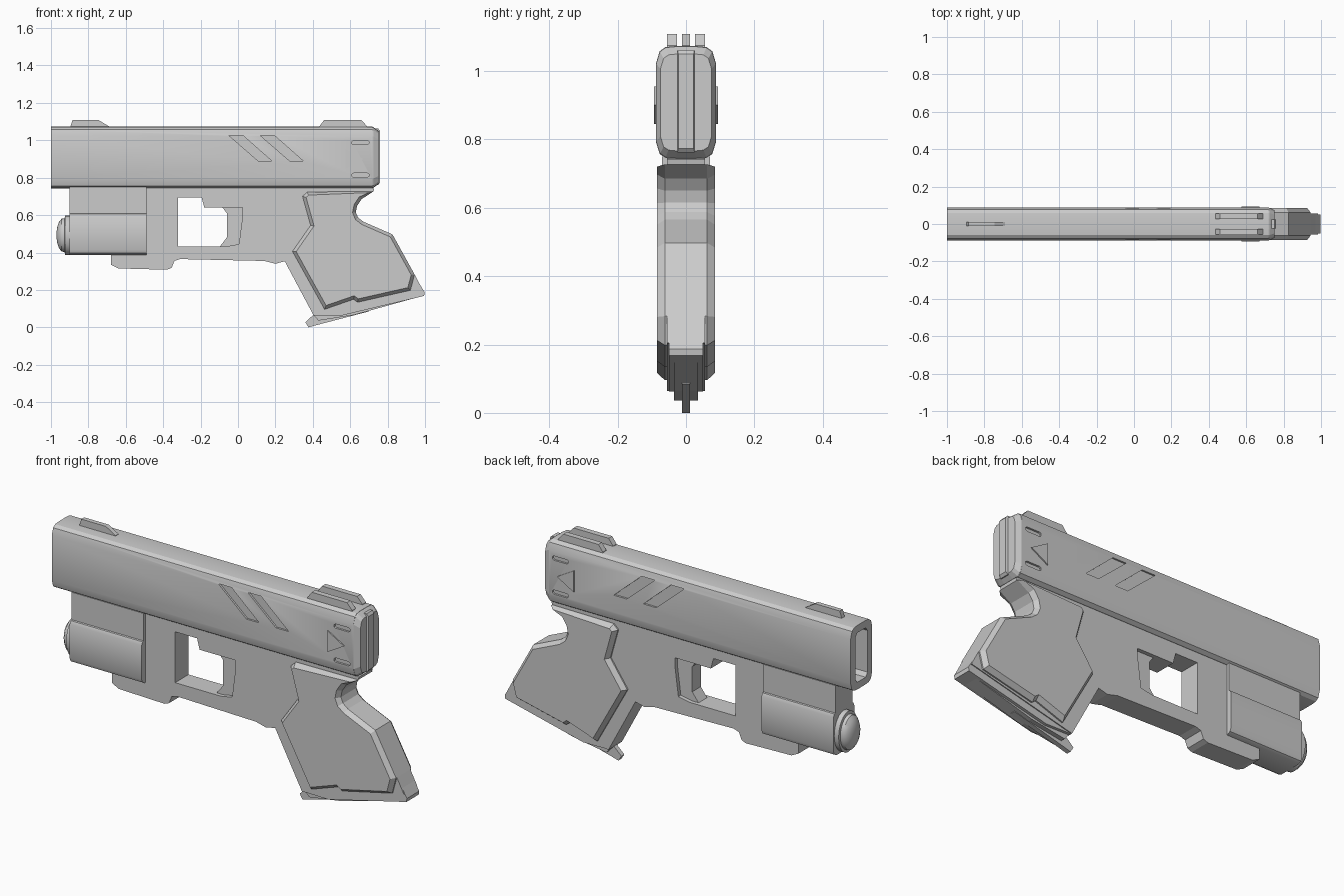
import bpy, bmesh, math
from mathutils import Vector

if "Cube" in bpy.data.objects:
    bpy.data.objects.remove(bpy.data.objects["Cube"])


def loft(name, rings, smooth=None):
    """Skin a stack of equal-length point rings and cap both ends."""
    bm = bmesh.new()
    vs = [[bm.verts.new(p) for p in r] for r in rings]
    n = len(vs[0])
    for a, b in zip(vs, vs[1:]):
        for i in range(n):
            j = (i + 1) % n
            bm.faces.new((a[i], a[j], b[j], b[i]))
    bm.faces.new(vs[0][::-1])
    bm.faces.new(vs[-1])
    bmesh.ops.recalc_face_normals(bm, faces=bm.faces)
    me = bpy.data.meshes.new(name)
    bm.to_mesh(me)
    bm.free()
    ob = bpy.data.objects.new(name, me)
    bpy.context.collection.objects.link(ob)
    if smooth:
        shade(ob, smooth)
    return ob


def shade(ob, angle):
    bpy.ops.object.select_all(action='DESELECT')
    ob.select_set(True)
    bpy.context.view_layer.objects.active = ob
    bpy.ops.object.shade_smooth_by_angle(angle=math.radians(angle))


def prism(name, pts, y0, y1):
    """Side profile (x, z) extruded across y."""
    return loft(name, [[(x, y, z) for x, z in pts] for y in (y0, y1)])


def section(x, half, cy=1.0, cz=1.0, mid=0.0):
    """Cross-section from a right-hand half profile (y, z), mirrored in y."""
    full = half + [(-y, z) for y, z in reversed(half)]
    return [(x, y * cy, mid + (z - mid) * cz) for y, z in full]


def inset(pts, d):
    """Offset a closed profile inwards."""
    area = sum(a[0] * b[1] - b[0] * a[1] for a, b in zip(pts, pts[1:] + pts[:1]))
    s = 1 if area > 0 else -1
    out = []
    for i, p in enumerate(pts):
        a, b, c = (Vector(q) for q in (pts[i - 1], p, pts[(i + 1) % len(pts)]))
        e, f = (b - a).normalized(), (c - b).normalized()
        n1, n2 = Vector((-e.y, e.x)) * s, Vector((-f.y, f.x)) * s
        q = b + (n1 + n2) * (d / max(0.4, 1 + n1.dot(n2)))
        out.append((q.x, q.y))
    return out


def cut(ob, cutters):
    for c in cutters:
        c.hide_render = True
        m = ob.modifiers.new("cut", 'BOOLEAN')
        m.operation, m.solver, m.object = 'DIFFERENCE', 'EXACT', c
        bpy.context.view_layer.objects.active = ob
        bpy.ops.object.modifier_apply(modifier=m.name)
        bpy.data.objects.remove(c)


# Slide with muzzle opening and shallow side slots
half = [(.03, 1.073), (.06, 1.07), (.077, 1.058), (.088, 1.022),
        (.088, .793), (.077, .757), (.06, .746), (.03, .743)]
slide = loft("slide", [section(-1, half), section(.72, half)])
bore = [(.034, 1.035), (.05, 1.015), (.05, .80), (.034, .78)]
cutters = [loft("bore_cutter", [section(-1.05, bore), section(-.75, bore)])]
slots = [[(x, 1.027), (x + .075, 1.027), (x + .232, .888), (x + .16, .888)]
         for x in (-.05, .118)]
slots += [[(.61, z - .006), (.618, z - .011), (.692, z - .011), (.70, z - .005),
           (.70, z + .005), (.692, z + .011), (.618, z + .011), (.61, z + .006)]
          for z in (.988, .813)]
for s in (-1, 1):
    for pts in slots:
        cutters.append(prism("slot_cutter", pts, s * .078, s * .12))
cut(slide, cutters)
shade(slide, 25)

# Raised triangles on the slide sides
for s, side in ((-1, "front"), (1, "back")):
    prism("triangle_" + side, [(.575, .955), (.67, .90), (.575, .845)], s * .08, s * .094)

# Back plate and its centre rib
loft("back_plate", [section(.715, half), section(.725, half, .98, .98, .908),
                    section(.75, half, .85, .86, .908)])
rib = [(.025, 1.062), (.025, .762)]
loft("back_rib", [section(.72, rib), section(.75, rib), section(.76, rib, .9, .92, .912)])

# Sights
prism("front_sight", [(-.9, 1.06), (-.885, 1.108), (-.745, 1.108), (-.69, 1.075),
                      (-.69, 1.06)], -.012, .012)
for s, side in ((-1, "front"), (1, "back")):
    prism("rear_sight_" + side, [(.435, 1.06), (.435, 1.075), (.46, 1.108), (.66, 1.108),
                                 (.69, 1.075), (.69, 1.06)], s * .027, s * .056)

# Rear edge of the grip, shared by frame and side panels
rear = [(.725, .727), (.66, .685), (.637, .65), (.63, .615), (.642, .587),
        (.67, .565), (.826, .497), (.944, .283)]

# Frame with trigger guard opening
frame = prism("frame", [(-.50, .75), (.70, .75), (.728, .742)] + rear +
              [(.985, .205), (.404, .064), (.25, .353), (.20, .34), (.14, .355),
               (-.31, .365), (-.34, .355), (-.355, .318), (-.38, .308), (-.64, .315),
               (-.68, .335), (-.68, .395), (-.50, .395)], -.055, .055)
cut(frame, [prism("guard_cutter", [(-.32, .695), (-.195, .695), (-.18, .64), (.025, .64),
                                   (.025, .60), (.005, .445), (-.06, .433), (-.32, .433)],
                  -.2, .2)])

# Trigger
prism("trigger", [(-.09, .65), (-.06, .61), (-.06, .48), (-.10, .428),
                  (.03, .428), (.04, .65)], -.035, .035)

# Chamfered grip panels
panel = rear + [(.922, .198), (.639, .134), (.618, .15), (.463, .096),
                (.291, .406), (.388, .545), (.345, .70), (.37, .724)]
for s, side in ((-1, "front"), (1, "back")):
    loft("grip_panel_" + side,
         [[(x, s * .05, z) for x, z in panel],
          [(x, s * .062, z) for x, z in panel],
          [(x, s * .085, z) for x, z in inset(panel, .017)]])

# Magazine base and finger tab
prism("magazine_base", [(.404, .09), (.404, .064), (.55, .062), (.995, .168),
                        (.998, .187), (.96, .25), (.65, .16)], -.05, .05)
prism("magazine_rib", [(.40, .07), (.43, .036), (.62, .066), (.98, .166),
                       (.98, .20)], -.035, .035)
prism("finger_tab", [(.404, .068), (.36, .027), (.377, 0), (.42, .012), (.70, .085),
                     (.70, .12)], -.012, .012)

# Light mount and body
mount = [(.07, .75), (.07, .59)]
loft("light_mount", [section(-.9, mount), section(-.49, mount)])
body = [(.06, .612), (.077, .606), (.085, .59), (.085, .415), (.077, .397), (.06, .388)]
loft("light_body", [section(-.9, body), section(-.49, body)], 35)

# Domed lens
lens = []
for x, r in ((-.88, .105), (-.925, .105), (-.927, .09), (-.943, .088),
             (-.957, .07), (-.966, .045), (-.97, .018)):
    lens.append([(x, .75 * r * math.cos(a * math.tau / 24), .493 + r * math.sin(a * math.tau / 24))
                 for a in range(24)])
loft("lens", lens, 40)
